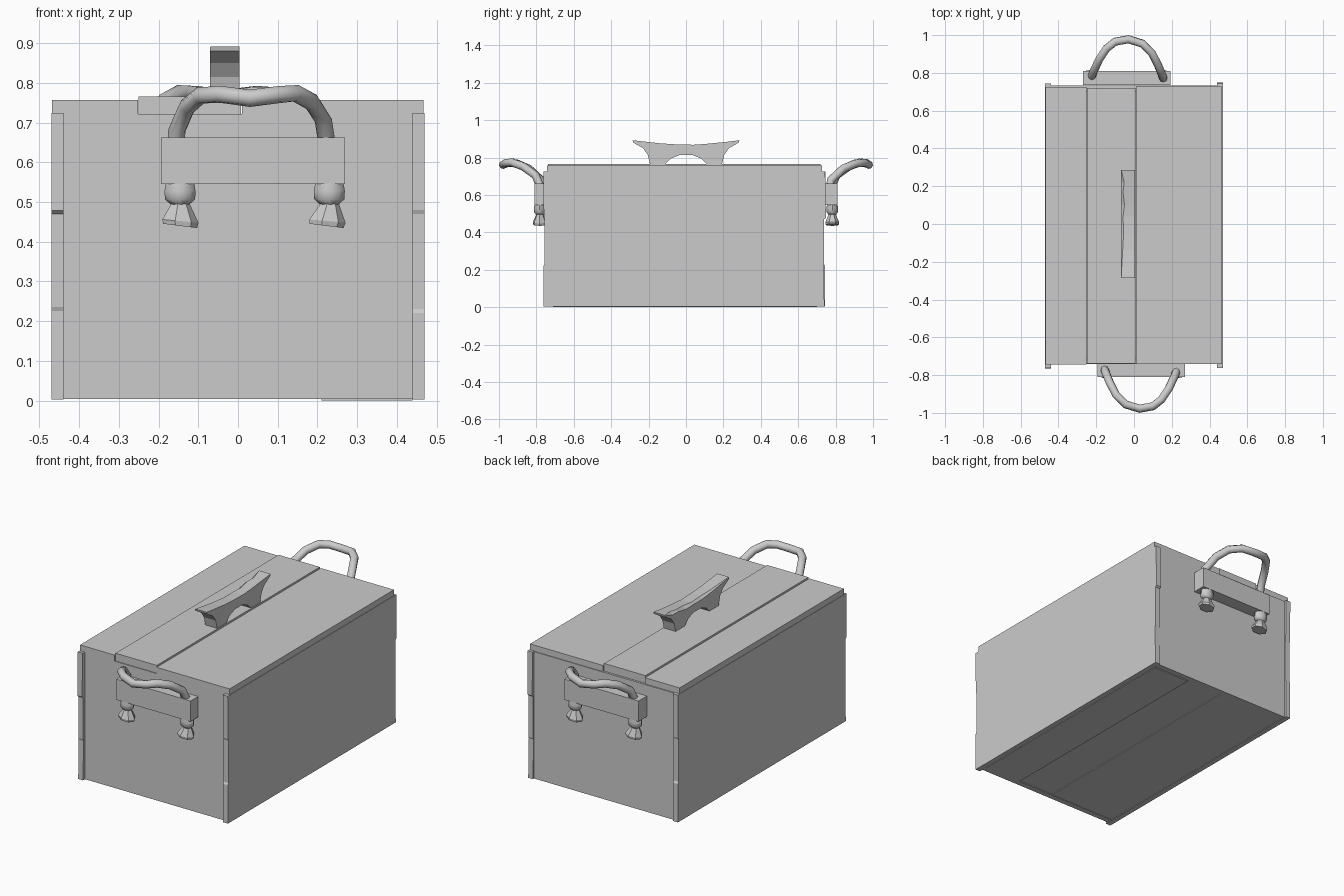
import bpy, bmesh, math
from mathutils import Vector, Matrix

if "Cube" in bpy.data.objects:
    bpy.data.objects.remove(bpy.data.objects["Cube"])

HALF_TURN = Matrix.Rotation(math.pi, 4, 'Z')


def finish(bm, name, smooth=None):
    bmesh.ops.recalc_face_normals(bm, faces=bm.faces)
    me = bpy.data.meshes.new(name)
    bm.to_mesh(me)
    bm.free()
    ob = bpy.data.objects.new(name, me)
    bpy.context.collection.objects.link(ob)
    if smooth:
        bpy.ops.object.select_all(action='DESELECT')
        bpy.context.view_layer.objects.active = ob
        ob.select_set(True)
        bpy.ops.object.shade_smooth_by_angle(angle=math.radians(smooth))
    return ob


def box(name, x0, x1, y0, y1, z0, z1):
    bm = bmesh.new()
    bmesh.ops.create_cube(bm, size=1)
    for v in bm.verts:
        v.co = ((x0 + x1) / 2 + v.co.x * (x1 - x0),
                (y0 + y1) / 2 + v.co.y * (y1 - y0),
                (z0 + z1) / 2 + v.co.z * (z1 - z0))
    return finish(bm, name)


def loft(name, rings, smooth=None):
    """Join equal-length closed rings of points and cap both ends."""
    bm = bmesh.new()
    rows = [[bm.verts.new(p) for p in ring] for ring in rings]
    n = len(rows[0])
    for a, b in zip(rows, rows[1:]):
        for i in range(n):
            j = (i + 1) % n
            bm.faces.new((a[i], a[j], b[j], b[i]))
    bm.faces.new(rows[0])
    bm.faces.new(rows[-1])
    return finish(bm, name, smooth)


def turned_copy(ob, name):
    me = ob.data.copy()
    me.transform(HALF_TURN @ ob.matrix_world)
    new = bpy.data.objects.new(name, me)
    bpy.context.collection.objects.link(new)
    return new


# Side boards, standing proud of the ends, with a worn notch in the edge
side = [(-0.758, 0.003), (-0.753, 0.225), (-0.757, 0.235), (-0.757, 0.47),
        (-0.766, 0.478), (-0.762, 0.724), (0.745, 0.724), (0.742, 0.48),
        (0.738, 0.47), (0.738, 0.23), (0.744, 0.22), (0.744, 0.003)]
left = loft("left_side_board",
            [[(x, y, z) for y, z in side] for x in (-0.47, -0.44)])
right = turned_copy(left, "right_side_board")
for v in right.data.vertices:
    v.co.y -= 0.018

# End boards
box("front_end_board", -0.44, 0.44, -0.742, -0.71, 0.004, 0.722)
box("back_end_board", -0.44, 0.44, 0.70, 0.732, 0.004, 0.722)

# Lid planks, the middle one slightly raised
for name, x0, x1, y0, y1, z1 in (
        ("lid_plank_left", -0.468, -0.252, -0.744, 0.726, 0.757),
        ("lid_plank_middle", -0.25, 0.008, -0.738, 0.72, 0.766),
        ("lid_plank_right", 0.01, 0.467, -0.742, 0.728, 0.757)):
    box(name, x0, x1, y0, y1, 0.722, z1)

# Bottom planks
for i, (x0, x1, z0) in enumerate(((-0.44, -0.022, 0.006),
                                  (-0.02, 0.208, 0.008),
                                  (0.21, 0.44, 0.0))):
    box(f"bottom_plank_{i + 1}", x0, x1, -0.71, 0.70, z0, 0.035)

# Lid grip: flared profile with an arched finger hole and a chipped top edge
top = [(-0.285, 0.892), (-0.14, 0.876), (-0.05, 0.870), (0.04, 0.868),
       (0.10, 0.872), (0.17, 0.879), (0.22, 0.884), (0.285, 0.892)]
chip = [0.002, 0.010, 0.015, 0.012, 0.020, 0.012, 0.018, 0.003]
under = [(0.282, 0.880), (0.23, 0.85), (0.205, 0.815), (0.19, 0.757),
         (0.12, 0.757), (0.08, 0.795), (0.035, 0.813), (-0.035, 0.813),
         (-0.08, 0.795), (-0.12, 0.757), (-0.19, 0.757), (-0.205, 0.815),
         (-0.23, 0.85), (-0.282, 0.880)]
loft("lid_grip", [
    [(0.004, y, z) for y, z in top + under],
    [(-0.07 + c, y, z) for (y, z), c in zip(top, chip)]
    + [(-0.06, y, z) for y, z in under],
    [(-0.07, y, z - c * 0.8) for (y, z), c in zip(top, chip)]
    + [(-0.07, y, z) for y, z in under]])

# Front handle block
parts = [box("front_handle_block", -0.194, 0.27, -0.81, -0.735, 0.545, 0.662)]

# Front rope loop
path = [(-0.157, -0.765, 0.62), (-0.154, -0.775, 0.68), (-0.128, -0.84, 0.74),
        (-0.095, -0.905, 0.768), (-0.045, -0.955, 0.771),
        (0.03, -0.978, 0.761), (0.10, -0.965, 0.770), (0.145, -0.93, 0.774),
        (0.185, -0.87, 0.752), (0.215, -0.805, 0.705), (0.228, -0.768, 0.62)]
pts = [Vector(p) for p in path]
rings = []
for i, p in enumerate(pts):
    t = (pts[min(i + 1, len(pts) - 1)] - pts[max(i - 1, 0)]).normalized()
    # The loop lies in a tilted plane, whose normal steers every cross-section
    n = Vector((0, 0.6, 0.8))
    u = t.cross(n).normalized()
    w = u.cross(t)
    rings.append([p + 0.022 * (math.cos(a) * u + math.sin(a) * w)
                  for a in (k * math.tau / 8 for k in range(8))])
parts.append(loft("front_handle_rope", rings, 50))


# Knots and frayed rope tails under the block
def turned(name, x, y, profile, sides, smooth=None, lean=0.0, slant=0.0):
    z0 = profile[0][1]
    rings = []
    for r, z in profile:
        drop = (z0 - z) / 0.06
        rings.append([(x + r * math.cos(a) + lean * drop,
                       y + 0.8 * r * math.sin(a),
                       z + slant * drop * math.cos(a))
                      for a in (k * math.tau / sides for k in range(sides))])
    return loft(name, rings, smooth)


for tag, x, lean in (("left", -0.146, -0.002), ("right", 0.230, -0.010)):
    parts.append(turned(f"front_{tag}_knot", x, -0.782,
                        [(0.035, 0.55), (0.039, 0.528), (0.038, 0.507),
                         (0.024, 0.494)], 8, 50))
    parts.append(turned(f"front_{tag}_rope_tail", x, -0.782,
                        [(0.024, 0.496), (0.048, 0.452), (0.045, 0.44)],
                        7, None, lean, -0.006))

# Back handle is the front one turned half way round
for ob in parts:
    turned_copy(ob, ob.name.replace("front", "back"))
